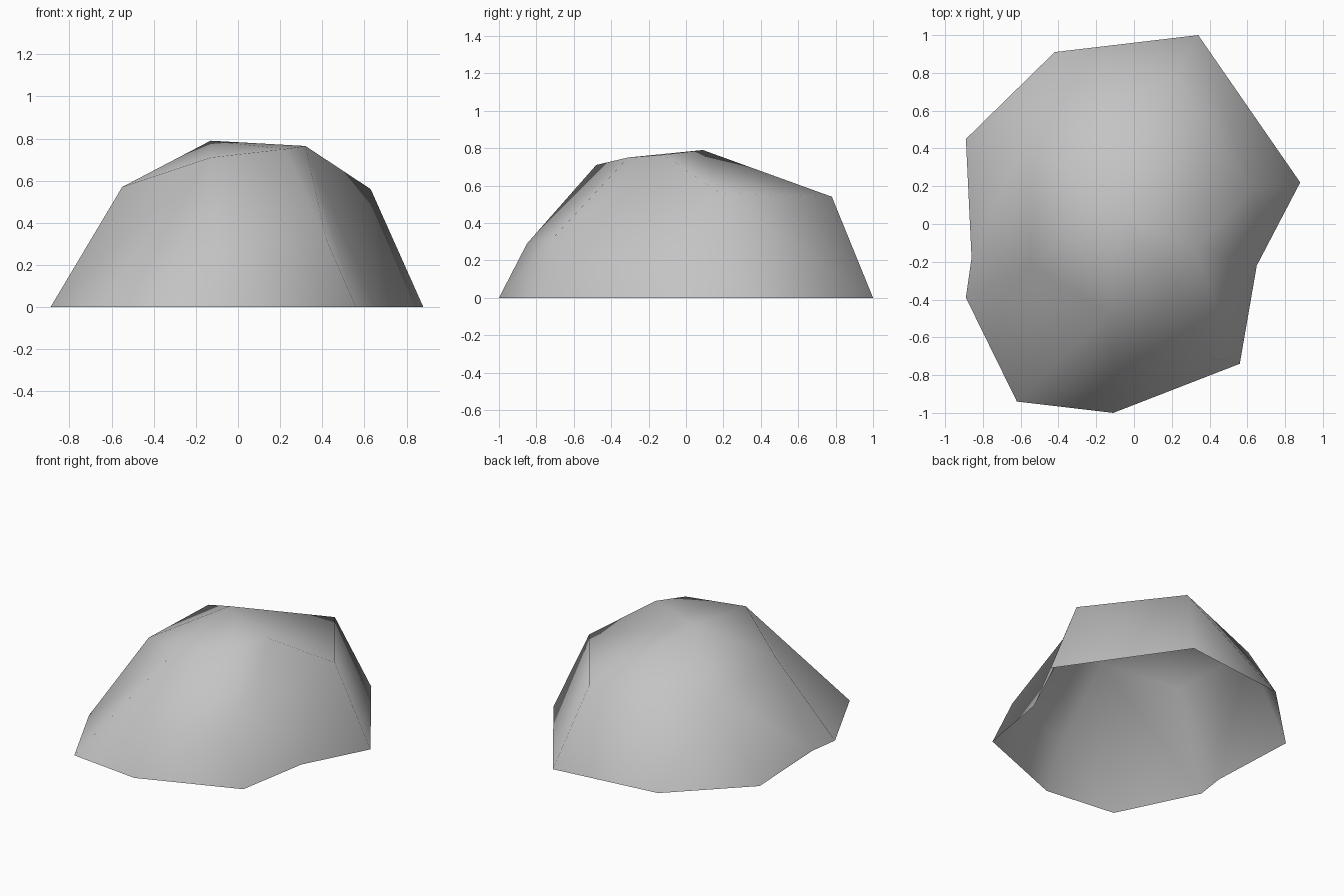
import bpy
import bmesh

cube = bpy.data.objects.get("Cube")
if cube:
    bpy.data.objects.remove(cube, do_unlink=True)

# Ground outline of the rock, lettered a, b, c...
outline = [(.34, 1), (.88, .22), (.65, -.22), (.56, -.74), (-.11, -1),
           (-.62, -.94), (-.89, -.39), (-.86, -.18), (-.89, .45), (-.42, .91)]

# Named corners of the upper rock
corners = {
    "G": (.21, .78, .54),    # back shoulder
    "Q": (-.56, .47, .54),   # back right shoulder
    "B": (-.55, -.21, .57),  # right shoulder
    "V": (-.13, -.48, .71),  # front brow
    "H": (-.10, -.85, .29),  # front foot
    "F": (.42, -.71, .32),   # front left foot
    "E": (.22, -.31, .75),   # top, front
    "D": (.32, -.12, .765),  # top, left
    "C": (.63, .18, .56),    # left shoulder
    "P": (-.13, .09, .79),   # peak
}

bm = bmesh.new()
point = {name: bm.verts.new(co) for name, co in corners.items()}
for name, (x, y) in zip("abcdefghij", outline):
    point[name] = bm.verts.new((x, y, 0))


def tri(*names):
    face = bm.faces.new([point[n] for n in names])
    face.smooth = True


# Side wall: walk round the rock, stepping along the ground or the upper rim
low, high = "a", "G"
for step in "jQihBgVfHeFdDcCbaG":
    tri(low, step, high)
    if step.islower():
        low = step
    else:
        high = step

# Front slope between the feet and the top
for names in ("VHE", "HFE", "FDE"):
    tri(*names)

# Cap: fan from the rim to the peak
rim = "GQBVEDC"
for first, second in zip(rim, rim[1:] + rim[:1]):
    tri(first, second, "P")

mesh = bpy.data.meshes.new("rock")
bm.to_mesh(mesh)
bm.free()
rock = bpy.data.objects.new("rock", mesh)
bpy.context.collection.objects.link(rock)

# Plain stone colour
stone = bpy.data.materials.new("stone grey")
stone.use_nodes = True
colour = (.55, .55, .55, 1)
stone.diffuse_color = colour
shader = next(n for n in stone.node_tree.nodes if n.type == "BSDF_PRINCIPLED")
shader.inputs["Base Color"].default_value = colour
shader.inputs["Roughness"].default_value = .9
mesh.materials.append(stone)
